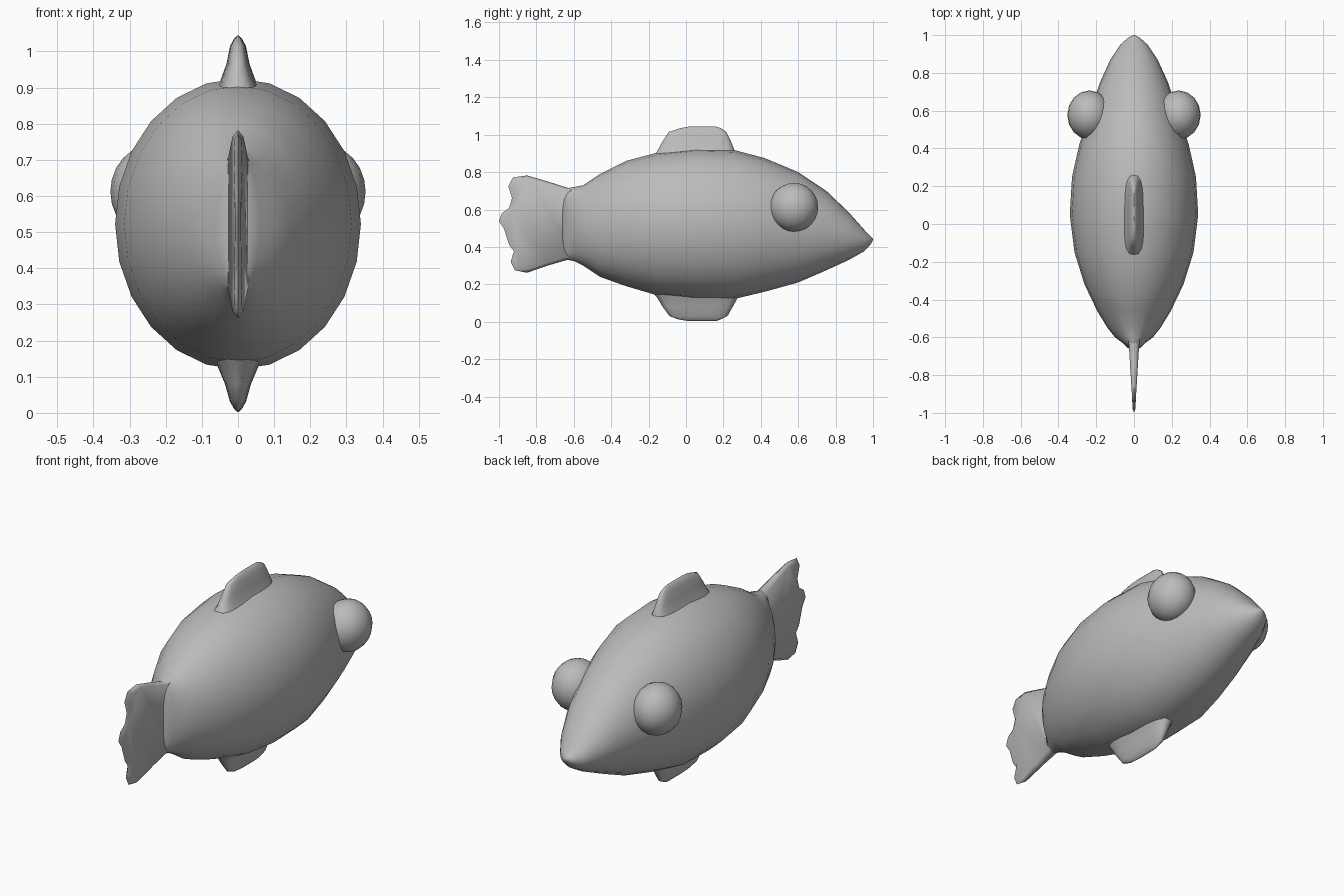
import bpy, bmesh, math

if "Cube" in bpy.data.objects:
    bpy.data.objects.remove(bpy.data.objects["Cube"])

grey = bpy.data.materials.new("soft_grey")
grey.diffuse_color = (0.5, 0.5, 0.5, 1)
grey.use_nodes = True
grey.node_tree.nodes["Principled BSDF"].inputs["Base Color"].default_value = grey.diffuse_color


def make(name, bm, angle=60):
    """Turn a bmesh into a smooth shaded object."""
    bmesh.ops.recalc_face_normals(bm, faces=bm.faces)
    mesh = bpy.data.meshes.new(name)
    bm.to_mesh(mesh)
    bm.free()
    ob = bpy.data.objects.new(name, mesh)
    bpy.context.collection.objects.link(ob)
    mesh.materials.append(grey)
    bpy.ops.object.select_all(action='DESELECT')
    ob.select_set(True)
    bpy.context.view_layer.objects.active = ob
    bpy.ops.object.shade_smooth_by_angle(angle=math.radians(angle))
    return ob


def loft(name, rings, angle=60):
    """Skin a list of closed rings and cap both ends."""
    bm = bmesh.new()
    loops = [[bm.verts.new(p) for p in r] for r in rings]
    n = len(loops[0])
    for a, b in zip(loops, loops[1:]):
        for i in range(n):
            j = (i + 1) % n
            bm.faces.new((a[i], a[j], b[j], b[i]))
    bm.faces.new(loops[0])
    bm.faces.new(loops[-1])
    return make(name, bm, angle)


def circle(n):
    return [(math.cos(2 * math.pi * i / n), math.sin(2 * math.pi * i / n)) for i in range(n)]


# Body: oval sections as (y, half width, bottom, top)
sections = [
    (-0.66, 0.028, 0.34, 0.705), (-0.63, 0.06, 0.33, 0.715), (-0.60, 0.10, 0.325, 0.72),
    (-0.55, 0.14, 0.30, 0.73), (-0.46, 0.195, 0.24, 0.79), (-0.32, 0.262, 0.19, 0.86),
    (-0.15, 0.315, 0.14, 0.905), (0.05, 0.34, 0.12, 0.925), (0.25, 0.328, 0.12, 0.92),
    (0.42, 0.29, 0.16, 0.875), (0.60, 0.232, 0.21, 0.80), (0.75, 0.18, 0.275, 0.70),
    (0.87, 0.125, 0.33, 0.585), (0.95, 0.072, 0.375, 0.495), (0.985, 0.033, 0.41, 0.458),
    (1.0, 0.004, 0.436, 0.444)]
loft("body", [[(w * c, y, (lo + hi) / 2 + (hi - lo) / 2 * s) for c, s in circle(24)]
              for y, w, lo, hi in sections])


# Back and belly fins: rounded sections as (z, half width, rear, front)
def fin(name, levels):
    def power(v):
        return math.copysign(abs(v) ** 0.7, v)
    loft(name, [[(w * power(c), (a + b) / 2 + (b - a) / 2 * power(s), z)
                 for c, s in circle(20)] for z, w, a, b in levels])


fin("back_fin", [(0.86, 0.075, -0.20, 0.28), (0.91, 0.052, -0.155, 0.262),
                 (0.965, 0.032, -0.125, 0.24), (1.015, 0.022, -0.092, 0.215),
                 (1.035, 0.011, -0.03, 0.185), (1.044, 0.002, 0.02, 0.16)])
fin("belly_fin", [(0.18, 0.08, -0.20, 0.30), (0.13, 0.057, -0.155, 0.278),
                  (0.08, 0.036, -0.125, 0.25), (0.03, 0.022, -0.088, 0.222),
                  (0.012, 0.011, -0.04, 0.185), (0.003, 0.002, 0.02, 0.16)])

# Tail: scalloped rim at x = 0 with a slightly raised panel on either side
rim = [(-0.58, 0.72), (-0.63, 0.715), (-0.74, 0.75), (-0.85, 0.782), (-0.925, 0.772),
       (-0.95, 0.725), (-0.93, 0.66), (-0.947, 0.607), (-0.985, 0.58), (-1.0, 0.537),
       (-0.972, 0.495), (-0.96, 0.455), (-0.945, 0.41), (-0.92, 0.377), (-0.937, 0.32),
       (-0.915, 0.275), (-0.85, 0.262), (-0.74, 0.30), (-0.63, 0.332), (-0.58, 0.325)]
bm = bmesh.new()
edge = [bm.verts.new((0, y, z)) for y, z in rim]
for side in (-1, 1):
    panel = []
    for y, z in rim:
        yi = -0.70 + (y + 0.70) * 0.92
        zi = 0.522 + (z - 0.522) * 0.93
        thick = 0.03 - 0.062 * min(0.35, max(0, -0.60 - yi))
        panel.append(bm.verts.new((side * thick, yi, zi)))
    for i in range(len(rim)):
        j = (i + 1) % len(rim)
        bm.faces.new((edge[i], edge[j], panel[j], panel[i]))
    bm.faces.new(panel)
make("tail", bm, 80)

# Eyes: bulging balls on both sides of the head
for side, name in ((-1, "left_eye"), (1, "right_eye")):
    bm = bmesh.new()
    bmesh.ops.create_uvsphere(bm, u_segments=16, v_segments=12, radius=0.13)
    for v in bm.verts:
        v.co.x *= 0.9
        v.co.x += side * 0.236
        v.co.y += 0.577
        v.co.z += 0.612
    make(name, bm)
